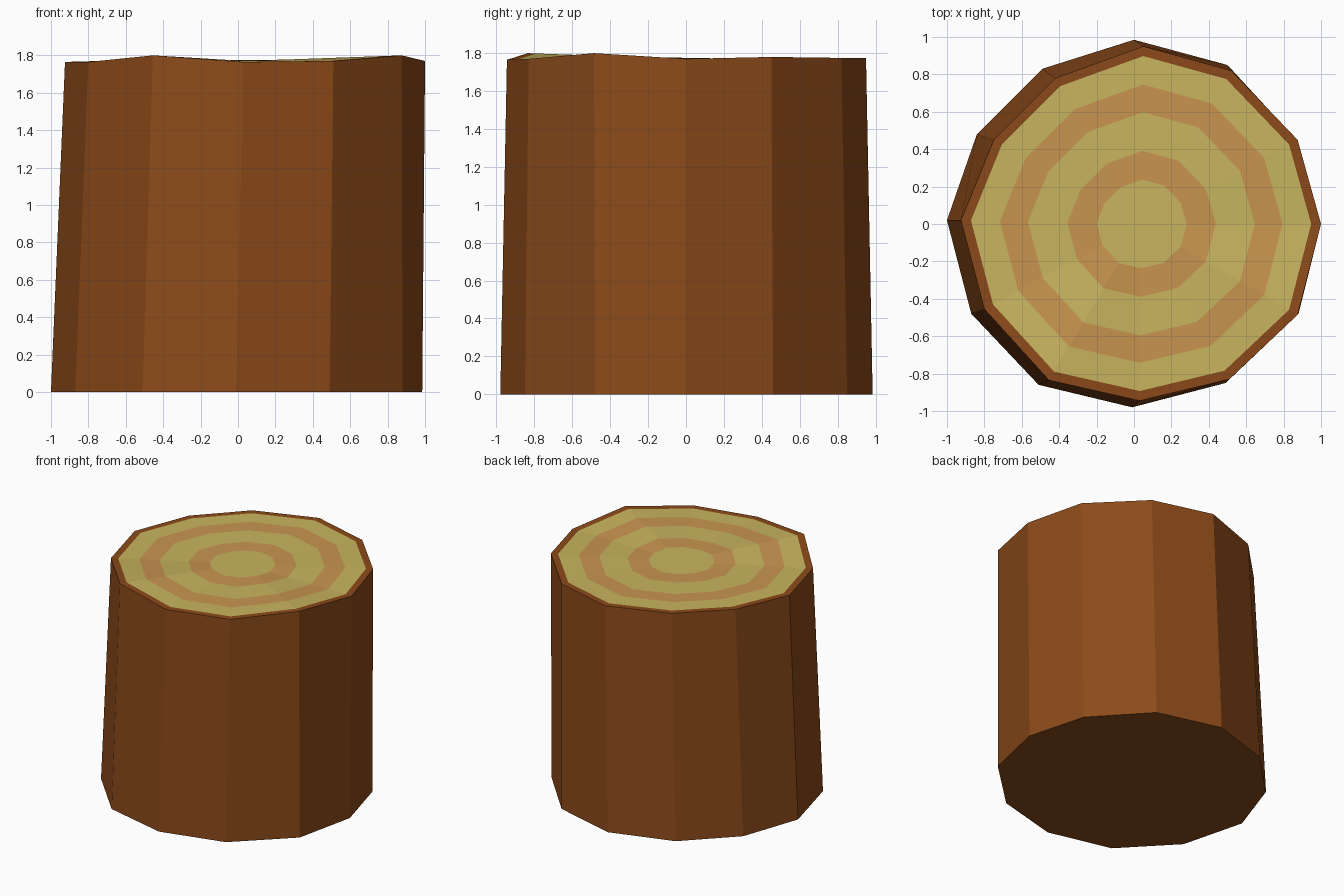
import bpy
import bmesh

if "Cube" in bpy.data.objects:
    bpy.data.objects.remove(bpy.data.objects["Cube"])

# Irregular 12-sided outlines, counter-clockwise from +x
BASE = [(0.985, 0), (0.86, 0.46), (0.50, 0.85), (0, 0.985), (-0.49, 0.83), (-0.84, 0.48),
        (-1.0, 0.02), (-0.87, -0.48), (-0.51, -0.86), (-0.01, -0.98), (0.49, -0.85), (0.88, -0.48)]
TOP = [(1.0, 0), (0.875, 0.45), (0.52, 0.82), (0.05, 0.95), (-0.42, 0.78), (-0.75, 0.45),
       (-0.925, 0.02), (-0.80, -0.455), (-0.455, -0.835), (0.03, -0.945), (0.51, -0.83), (0.875, -0.485)]
TOP_Z = [1.77, 1.78, 1.775, 1.775, 1.775, 1.77, 1.765, 1.765, 1.80, 1.765, 1.77, 1.80]
CENTRE = (0.042, 0.0, 1.77)


def material(name, rgb):
    m = bpy.data.materials.new(name)
    m.diffuse_color = (*rgb, 1)
    m.use_nodes = True
    m.node_tree.nodes["Principled BSDF"].inputs["Base Color"].default_value = m.diffuse_color
    return m


def top_loop(s):
    """Top outline shrunk toward the heart of the log."""
    cx, cy, cz = CENTRE
    return [(cx + (x - cx) * s, cy + (y - cy) * s, cz + (z - cz) * s)
            for (x, y), z in zip(TOP, TOP_Z)]


def loft(name, loops, mats, cap_start=False, cap_end=False):
    """Bridge successive loops; band i uses material i modulo the list."""
    bm = bmesh.new()
    rings = [[bm.verts.new(p) for p in loop] for loop in loops]
    for k, (a, b) in enumerate(zip(rings, rings[1:])):
        for i in range(len(a)):
            j = (i + 1) % len(a)
            bm.faces.new((a[i], a[j], b[j], b[i])).material_index = k % len(mats)
    if cap_start:
        bm.faces.new(rings[0][::-1])
    if cap_end:
        bm.faces.new(rings[-1])
    mesh = bpy.data.meshes.new(name)
    bm.to_mesh(mesh)
    bm.free()
    for m in mats:
        mesh.materials.append(m)
    obj = bpy.data.objects.new(name, mesh)
    bpy.context.collection.objects.link(obj)
    return obj


bark_mat = material("bark_brown", (0.26, 0.068, 0.01))
pale_mat = material("pale_wood", (0.58, 0.46, 0.115))
ring_mat = material("ring_orange", (0.58, 0.30, 0.08))

# Bark: underside, leaning sides and thin top rim
base = [(x, y, 0) for x, y in BASE]
loft("bark", [base, top_loop(1), top_loop(0.945)], [bark_mat], cap_start=True)

# Cut face: alternating growth rings with a pale heart
loft("growth_rings", [top_loop(s) for s in (0.945, 0.785, 0.63, 0.412, 0.25)],
     [pale_mat, ring_mat], cap_end=True)
